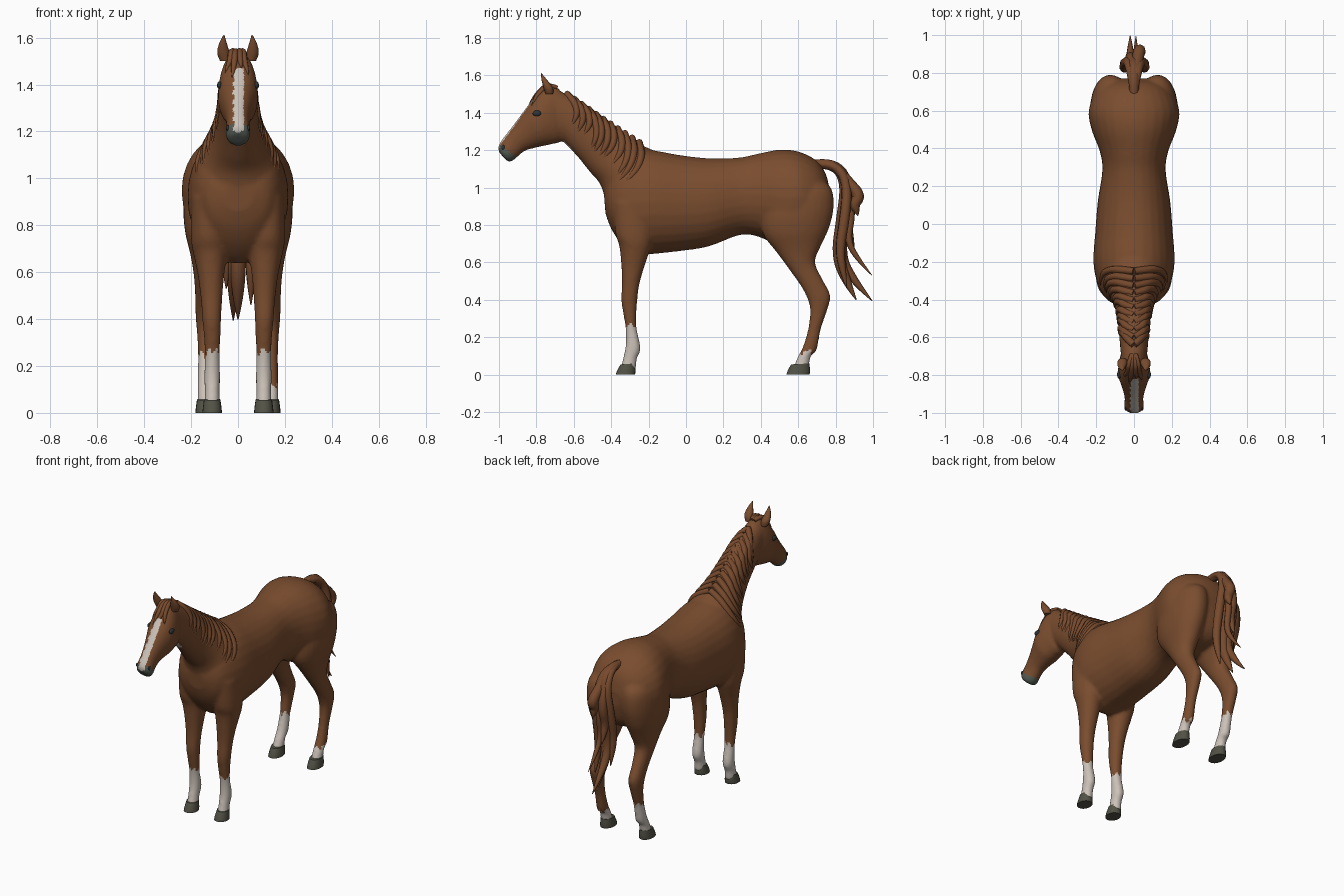
import bpy, bmesh, math, random
from mathutils import Vector

random.seed(4)
cube = bpy.data.objects.get("Cube")
if cube:
    bpy.data.objects.remove(cube)


def material(name, colour):
    mat = bpy.data.materials.new(name)
    mat.use_nodes = True
    mat.diffuse_color = (*colour, 1)
    mat.node_tree.nodes["Principled BSDF"].inputs["Base Color"].default_value = (*colour, 1)
    return mat


COAT = material("chestnut coat", (.195, .074, .028))
WHITE = material("warm white", (.6, .54, .48))
MUZZLE = material("grey muzzle", (.09, .105, .085))
HOOF = material("hoof grey", (.085, .083, .06))
HAIR = material("chestnut hair", (.185, .068, .026))
EYE = material("dark eye", (.03, .035, .035))


def spline(rows, steps=4):
    """Smooth interpolation through the given rows."""
    out = []
    last = len(rows) - 1
    for i in range(last):
        quad = rows[max(i - 1, 0)], rows[i], rows[i + 1], rows[min(i + 2, last)]
        for k in range(steps):
            t = k / steps
            out.append([.5 * (2 * q + (r - p) * t + (2 * p - 5 * q + 4 * r - s) * t * t
                              + (3 * q - p - 3 * r + s) * t ** 3)
                        for p, q, r, s in zip(*quad)])
    out.append(rows[last])
    return out


def loft(bm, rows, side=1, sides=28, steps=4):
    """Rows: front/top y z, back/bottom y z, half width, centre x."""
    rings = []
    for y1, z1, y2, z2, w, x in spline([(*r, 0)[:6] for r in rows], steps):
        ring = []
        for i in range(sides):
            a = math.tau * i / sides
            c, s = math.cos(a), math.sin(a)
            c = math.copysign(abs(c) ** .95, c)
            s = math.copysign(abs(s) ** .95, s)
            ring.append(bm.verts.new((side * (x + w * s),
                                      (y1 + y2) / 2 + c * (y1 - y2) / 2,
                                      (z1 + z2) / 2 + c * (z1 - z2) / 2)))
        rings.append(ring)
    for a, b in zip(rings, rings[1:]):
        for i in range(sides):
            j = (i + 1) % sides
            bm.faces.new((a[i], a[j], b[j], b[i]))
    bm.faces.new(rings[0])
    bm.faces.new(rings[-1])


def finish(name, bm, mat, angle=60):
    bmesh.ops.recalc_face_normals(bm, faces=bm.faces)
    me = bpy.data.meshes.new(name)
    bm.to_mesh(me)
    bm.free()
    me.materials.append(mat)
    me.shade_smooth()
    me.set_sharp_from_angle(angle=math.radians(angle))
    ob = bpy.data.objects.new(name, me)
    bpy.context.collection.objects.link(ob)
    return ob


def baked(ob):
    bpy.context.view_layer.update()
    return bpy.data.meshes.new_from_object(ob.evaluated_get(bpy.context.evaluated_depsgraph_get()))


def strands(name, paths, profile):
    """Tapered hair locks swept along smooth paths."""
    curve = bpy.data.curves.new(name, "CURVE")
    curve.dimensions = "3D"
    curve.bevel_depth = 1
    curve.bevel_resolution = 2
    curve.use_fill_caps = True
    for path, size in paths:
        sp = curve.splines.new("NURBS")
        sp.points.add(len(path) - 1)
        sp.use_endpoint_u = True
        sp.order_u = 3
        sp.resolution_u = 5
        for i, (pt, co) in enumerate(zip(sp.points, path)):
            pt.co = (*co, 1)
            pt.radius = size * profile[round(i * (len(profile) - 1) / (len(path) - 1))]
    temp = bpy.data.objects.new(name + "_path", curve)
    bpy.context.collection.objects.link(temp)
    me = baked(temp)
    bpy.data.objects.remove(temp)
    me.materials.clear()
    me.materials.append(HAIR)
    me.shade_smooth()
    me.name = name
    bpy.context.collection.objects.link(bpy.data.objects.new(name, me))


# Profiles of the body parts
TORSO = [(-.44, .98, -.43, .86, .06), (-.42, 1.06, -.4, .78, .13), (-.37, 1.15, -.345, .7, .175),
         (-.28, 1.2, -.27, .64, .205), (-.18, 1.2, -.18, .645, .215), (-.04, 1.175, -.04, .66, .205),
         (.12, 1.157, .12, .685, .192), (.28, 1.16, .28, .745, .168), (.38, 1.18, .38, .74, .18),
         (.5, 1.203, .5, .69, .225), (.6, 1.193, .6, .7, .24), (.69, 1.15, .69, .72, .205),
         (.745, 1.08, .745, .78, .15), (.77, .98, .77, .88, .08)]
NECK = [(-.15, 1.19, -.4, .84, .17), (-.22, 1.22, -.43, .93, .16), (-.27, 1.25, -.46, 1.02, .13),
        (-.355, 1.315, -.515, 1.085, .1), (-.45, 1.385, -.575, 1.16, .085),
        (-.55, 1.455, -.64, 1.23, .078), (-.64, 1.5, -.67, 1.26, .073), (-.7, 1.53, -.7, 1.3, .068)]
HEAD = [(-.68, 1.53, -.64, 1.33, .05), (-.735, 1.545, -.665, 1.25, .072), (-.785, 1.515, -.72, 1.232, .083),
        (-.84, 1.445, -.765, 1.222, .084), (-.875, 1.4, -.81, 1.212, .07), (-.915, 1.345, -.86, 1.197, .056),
        (-.958, 1.29, -.893, 1.172, .049), (-.988, 1.25, -.92, 1.148, .052),
        (-1.003, 1.22, -.945, 1.138, .049), (-1, 1.19, -.965, 1.15, .032)]
HIND_LEG = [(.5, 1.08, .7, 1.06, .07, .1), (.43, .95, .775, 1, .1, .12), (.4, .84, .79, .9, .108, .125),
            (.415, .745, .767, .79, .097, .128), (.48, .66, .722, .69, .073, .13), (.55, .565, .69, .6, .053, .135),
            (.62, .465, .735, .5, .042, .14), (.655, .39, .772, .42, .04, .14), (.663, .33, .75, .33, .034, .14),
            (.652, .24, .72, .24, .03, .14), (.625, .15, .698, .13, .032, .14), (.595, .09, .668, .1, .031, .14),
            (.572, .03, .655, .03, .033, .14)]
FRONT_LEG = [(-.39, .92, -.16, .92, .07, .13), (-.378, .76, -.18, .72, .075, .125), (-.357, .69, -.205, .63, .068, .118),
             (-.347, .6, -.225, .57, .056, .115), (-.342, .5, -.25, .48, .046, .113), (-.346, .4, -.26, .4, .04, .112),
             (-.336, .33, -.265, .33, .036, .11), (-.322, .24, -.264, .25, .031, .11), (-.322, .16, -.243, .14, .034, .11),
             (-.336, .09, -.262, .085, .031, .11), (-.35, .03, -.268, .03, .034, .11)]

# Body: lofted parts fused into one smooth skin
bm = bmesh.new()
for rows in (TORSO, NECK, HEAD):
    loft(bm, rows)
for side in (1, -1):
    loft(bm, HIND_LEG, side)
    loft(bm, FRONT_LEG, side)
body = finish("body", bm, COAT)
fuse = body.modifiers.new("fuse", "REMESH")
fuse.mode = "VOXEL"
fuse.voxel_size = .01
soften = body.modifiers.new("soften", "SMOOTH")
soften.factor = .5
soften.iterations = 6
skin = baked(body)
body.modifiers.clear()
body.data = skin
skin.shade_smooth()
for mat in (WHITE, MUZZLE):
    skin.materials.append(mat)


# Coat markings: socks, blaze and muzzle
def marking(c, n):
    ragged = .012 * math.sin(c.x * 190) + .008 * math.sin(c.y * 230)
    if c.y > -.5:
        height = .26 if c.y < 0 else (.12 if c.x > 0 else .25)
        return 1 if c.z < height + ragged else 0
    if n.y < -.3 and 1.2 < c.z < 1.47 and abs(c.x - .005) < .023 + ragged / 4:
        return 1
    return 2 if c.y < -.9 and c.z < 1.235 - .75 * (c.y + 1) else 0


for face in skin.polygons:
    face.material_index = marking(face.center, face.normal)
bpy.context.view_layer.update()


def on_side(s, y, z, lift=0):
    hit, loc, _, _ = body.ray_cast(Vector((s, y, z)), Vector((-s, 0, 0)))
    return Vector((loc.x + s * lift if hit else s * .015, y, z))


# Paired parts
for s, label in ((1, "left"), (-1, "right")):
    for part, x, toe, heel in (("front", .11, -.375, -.273), ("hind", .14, .537, .66)):
        bm = bmesh.new()
        loft(bm, [(toe + .025, .055, heel, .06, .035, x), (toe + .006, .02, heel + .003, .02, .04, x),
                  (toe, 0, heel, 0, .042, x)], s, 20, 2)
        finish(f"{part}_{label}_hoof", bm, HOOF, 40)
    # Ear: leaf-shaped cone
    bm = bmesh.new()
    loft(bm, [(-.75, 1.5, -.71, 1.5, .022, .055), (-.762, 1.535, -.712, 1.535, .027, .062),
              (-.772, 1.575, -.742, 1.575, .017, .064), (-.776, 1.612, -.773, 1.612, .002, .06)], s, 14)
    finish(f"{label}_ear", bm, COAT)
    # Eye and nostril: flattened balls set in the skin
    for part, mat, y, z, size in (("eye", EYE, -.797, 1.397, (.011, .023, .016)),
                                  ("nostril", EYE, -.978, 1.215, (.006, .009, .013))):
        bm = bmesh.new()
        bmesh.ops.create_uvsphere(bm, u_segments=16, v_segments=10, radius=1)
        bmesh.ops.scale(bm, vec=size, verts=bm.verts)
        bmesh.ops.translate(bm, vec=on_side(s, y, z), verts=bm.verts)
        finish(f"{label}_{part}", bm, mat)

# Mane: locks draped from the crest down both sides of the neck
locks = []
count = 11
for s in (1, -1):
    for i in range(count):
        t = i / (count - 1)
        y, z = -.64 + .39 * t, 1.503 - .26 * t - .02 * t * (1 - t)
        drop = .2 + .05 * t + random.uniform(-.03, .03)
        lean = .03 - .13 * t + random.uniform(-.015, .015)
        path = [Vector((0, y, z))]
        for u in (.12, .3, .55, .8, 1):
            path.append(on_side(s, y + .05 * math.sin(u * math.pi) + lean * u, z - drop * u, -.005))
        locks.append((path, .021))
strands("mane", locks, (.9, 1, 1, .9, .6, .1))

# Forelock over the brow
locks = []
for x, low in ((-.055, 1.45), (-.025, 1.43), (.015, 1.47), (.045, 1.44)):
    path = [Vector((x * .2, -.69, 1.535)), Vector((x * .5, -.74, 1.553))]
    for u in (.3, .7, 1):
        z = 1.53 + (low - 1.53) * u
        hit, loc, _, _ = body.ray_cast(Vector((x * (.4 + .6 * u), -2, z)), Vector((0, 1, 0)))
        path.append(loc)
    locks.append((path, .014))
strands("forelock", locks, (.8, 1, 1, .7, .1))

# Tail: a shared arch parting into separate tips
locks = []
for x, mid, tip, end, size in ((0, .81, .91, .4, .035), (-.02, .82, .995, .395, .03), (.01, .86, .995, .53, .018),
                               (.03, .9, .92, .85, .03), (.055, .82, .86, .46, .026), (-.05, .82, .85, .53, .026),
                               (-.02, .86, .9, .68, .026)):
    fall = .99 - end
    locks.append(([(0, .69, 1.125), (x * .3, .79, 1.135), (x * .6, .865, 1.03), (x, mid + .03, 1 - fall * .3),
                   (x, mid, 1 - fall * .62), (x, (mid + tip) / 2, 1 - fall * .86), (x, tip, end)], size))
strands("tail", locks, (.7, .8, 1, 1.1, 1, .7, .08))
